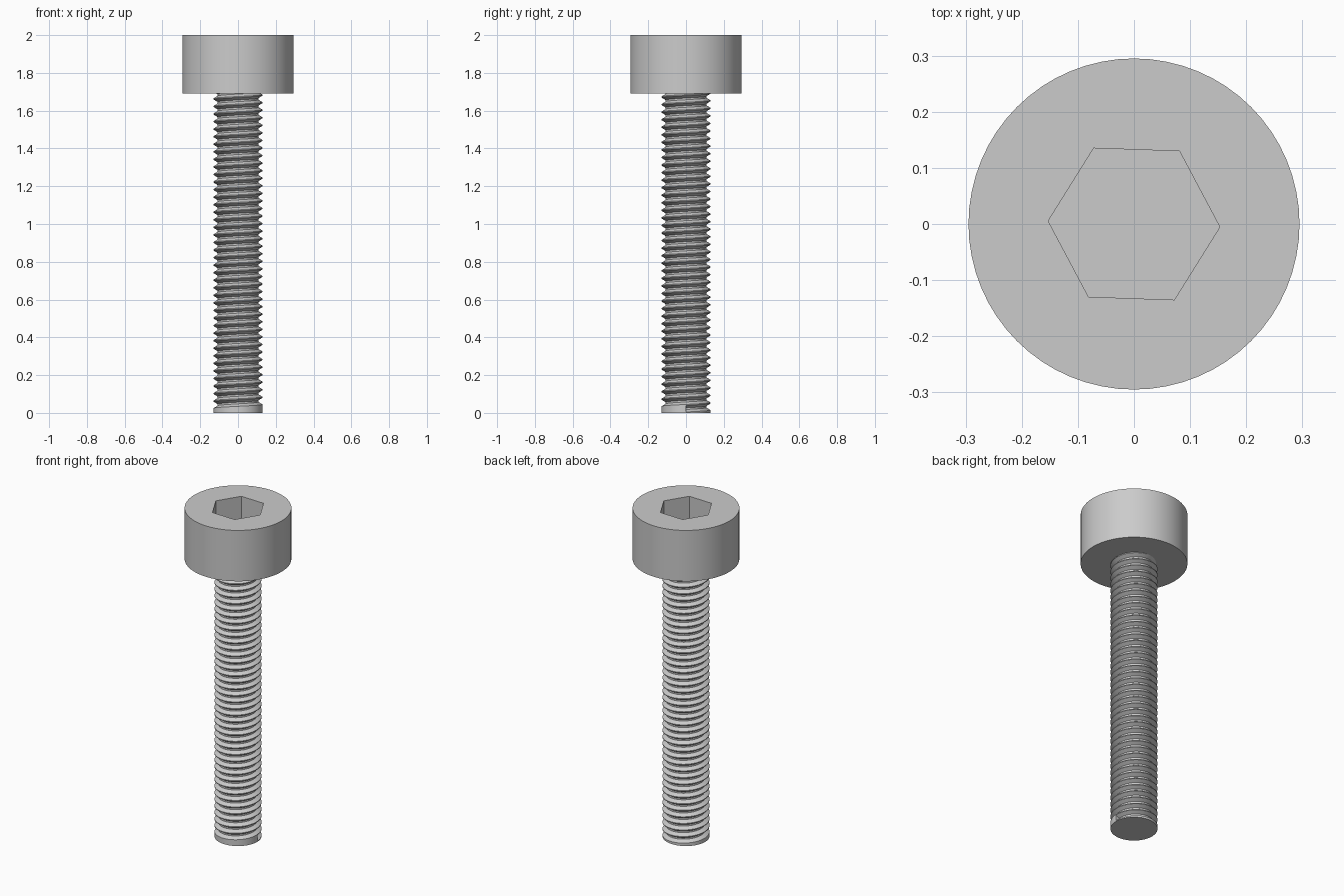
import bpy, bmesh
from math import cos, sin, tau, radians
from mathutils import Matrix

if "Cube" in bpy.data.objects:
    bpy.data.objects.remove(bpy.data.objects["Cube"])

HEAD_R, HEAD_Z, TOP = 0.295, 1.69, 2.0
HEX_R, HEX_DEPTH = 0.153, 0.17
CREST, ROOT, PITCH = 0.13, 0.108, 0.04
TURNS, SEGS = 43, 48

steel = bpy.data.materials.new("grey_steel")
steel.use_nodes = True
grey = (0.6, 0.6, 0.6, 1)
steel.diffuse_color = grey
steel.node_tree.nodes["Principled BSDF"].inputs["Base Color"].default_value = grey


def add_object(name, bm):
    bmesh.ops.recalc_face_normals(bm, faces=bm.faces)
    mesh = bpy.data.meshes.new(name)
    bm.to_mesh(mesh)
    bm.free()
    mesh.materials.append(steel)
    obj = bpy.data.objects.new(name, mesh)
    bpy.context.collection.objects.link(obj)
    return obj


def prism(name, radius, sides, z0, z1, turn=0):
    bm = bmesh.new()
    place = Matrix.Translation((0, 0, (z0 + z1) / 2)) @ Matrix.Rotation(turn, 4, "Z")
    bmesh.ops.create_cone(bm, cap_ends=True, segments=sides, radius1=radius,
                          radius2=radius, depth=z1 - z0, matrix=place)
    return add_object(name, bm)


def smooth(obj):
    bpy.ops.object.select_all(action="DESELECT")
    obj.select_set(True)
    bpy.context.view_layer.objects.active = obj
    bpy.ops.object.shade_smooth_by_angle(angle=radians(30))


# Cylindrical head with a hexagonal socket cut into the top
head = prism("head", HEAD_R, 64, HEAD_Z, TOP)
cutter = prism("socket_cutter", HEX_R, 6, TOP - HEX_DEPTH, TOP + 0.1, radians(88))
cutter.hide_render = True
cut = head.modifiers.new("socket", "BOOLEAN")
cut.operation, cut.solver, cut.object = "DIFFERENCE", "EXACT", cutter
bpy.context.view_layer.objects.active = head
bpy.ops.object.modifier_apply(modifier=cut.name)
bpy.data.objects.remove(cutter)
smooth(head)

# Threaded shaft: one thread profile swept along a right-handed helix
profile = [(CREST, 0), (CREST, 0.12), (ROOT, 0.45), (ROOT, 0.67)]
bm = bmesh.new()
columns, base = [], []
for j in range(SEGS + 1):
    a = tau * j / SEGS
    columns.append([bm.verts.new((r * cos(a), r * sin(a), PITCH * (i + off + j / SEGS)))
                    for i in range(TURNS) for r, off in profile])
    base.append(bm.verts.new((CREST * cos(a), CREST * sin(a), 0)))
for j in range(SEGS):
    left, right = columns[j], columns[j + 1]
    for k in range(len(left) - 1):
        bm.faces.new((left[k], right[k], right[k + 1], left[k + 1]))
    # Plain collar below the first turn
    if j:
        bm.faces.new((base[j], base[j + 1], right[0], left[0]))
    else:
        bm.faces.new((base[j], base[j + 1], right[0]))
# Flat tip and the step where the thread starts
bm.faces.new(base[:SEGS])
bm.faces.new(columns[0][:5])
bmesh.ops.remove_doubles(bm, verts=bm.verts, dist=0.0002)
shaft = add_object("threaded_shaft", bm)
smooth(shaft)
